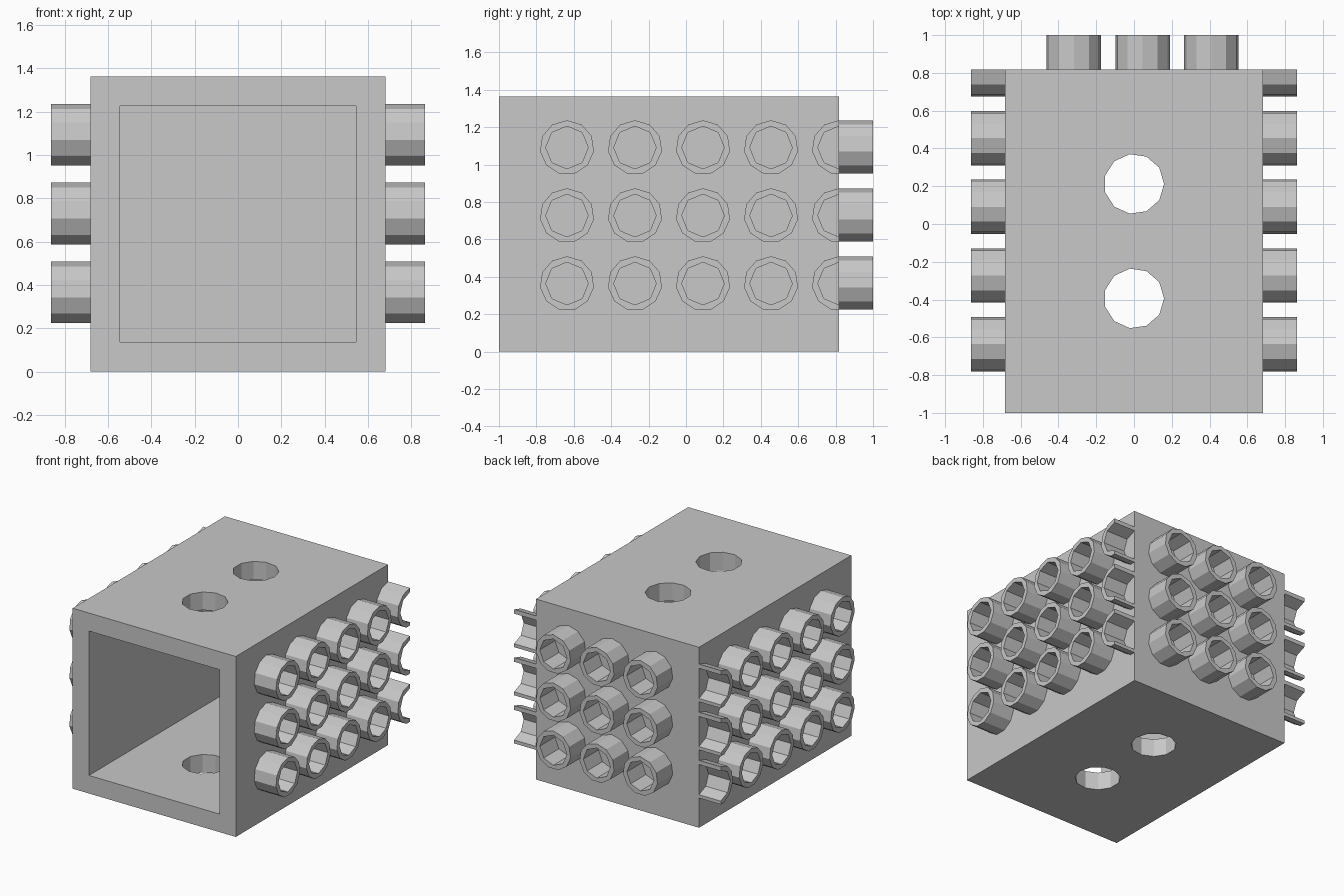
import bpy
import bmesh
from math import sin, cos, tau, pi
from mathutils import Vector

cube = bpy.data.objects.get("Cube")
if cube:
    bpy.data.objects.remove(cube, do_unlink=True)

U = 1 / 11                      # design unit
HALF_W, HEIGHT = 7.5 * U, 15 * U
FRONT, BACK = -1.0, 9 * U
WALL = 1.5 * U
OUTER_R, BORE_R, TUBE_LEN = 1.6 * U, 1.25 * U, 2 * U
ROWS = [4 * U, 8 * U, 12 * U]

grey = bpy.data.materials.new("plain grey")
grey.use_nodes = True
colour = (0.58, 0.58, 0.58, 1)
grey.diffuse_color = colour
grey.node_tree.nodes["Principled BSDF"].inputs["Base Color"].default_value = colour


def box(name, low, high):
    low, high = Vector(low), Vector(high)
    bpy.ops.mesh.primitive_cube_add(size=1, location=(low + high) / 2)
    ob = bpy.context.object
    ob.name = name
    ob.scale = high - low
    bpy.ops.object.transform_apply(location=True, rotation=True, scale=True)
    return ob


def cut(target, cutter):
    cutter.hide_render = True
    mod = target.modifiers.new("cut", "BOOLEAN")
    mod.operation = "DIFFERENCE"
    mod.solver = "EXACT"
    mod.object = cutter
    bpy.context.view_layer.objects.active = target
    bpy.ops.object.modifier_apply(modifier=mod.name)
    bpy.data.objects.remove(cutter, do_unlink=True)


def tube(name, base, axis, trim_back=False):
    """Blind tube standing on a wall, with a corner of each ring pointing up."""
    base, axis, up = Vector(base), Vector(axis), Vector((0, 0, 1))
    side = up.cross(axis)
    bm = bmesh.new()

    def ring(radius, sides, offset):
        verts = [bm.verts.new(base + axis * offset
                              + radius * (up * cos(tau * i / sides) + side * sin(tau * i / sides)))
                 for i in range(sides)]
        return verts, [bm.edges.new((verts[i], verts[(i + 1) % sides])) for i in range(sides)]

    ends = []
    for offset in (0, TUBE_LEN):
        outer, outer_edges = ring(OUTER_R, 11, offset)
        bore, bore_edges = ring(BORE_R, 8, offset)
        bmesh.ops.triangle_fill(bm, edges=outer_edges + bore_edges, use_beauty=True)
        ends.append((outer, bore))
    for lower, upper in zip(*ends):
        n = len(lower)
        for i in range(n):
            j = (i + 1) % n
            bm.faces.new((lower[i], lower[j], upper[j], upper[i]))
    if trim_back:
        geom = bm.verts[:] + bm.edges[:] + bm.faces[:]
        bmesh.ops.bisect_plane(bm, geom=geom, plane_co=(0, BACK, 0),
                               plane_no=(0, 1, 0), clear_outer=True)
        bmesh.ops.holes_fill(bm, edges=[e for e in bm.edges if e.is_boundary], sides=0)
    bmesh.ops.recalc_face_normals(bm, faces=bm.faces[:])
    bmesh.ops.dissolve_limit(bm, angle_limit=0.01, verts=bm.verts[:], edges=bm.edges[:])
    mesh = bpy.data.meshes.new(name)
    bm.to_mesh(mesh)
    bm.free()
    mesh.materials.append(grey)
    bpy.context.collection.objects.link(bpy.data.objects.new(name, mesh))


# Hollow housing, open at the front
housing = box("housing", (-HALF_W, FRONT, 0), (HALF_W, BACK, HEIGHT))
cut(housing, box("cavity_cutter", (WALL - HALF_W, FRONT - 0.2, WALL),
                 (HALF_W - WALL, BACK - WALL, HEIGHT - WALL)))

# Two holes through roof and floor
for third in (1, 2):
    y = FRONT + third * (BACK - FRONT) / 3 + 0.0
    bpy.ops.mesh.primitive_cylinder_add(vertices=11, radius=1.75 * U, depth=HEIGHT + 0.4,
                                        location=(0, y, HEIGHT / 2), rotation=(0, 0, -pi / 2))
    cut(housing, bpy.context.object)
housing.data.materials.clear()
housing.data.materials.append(grey)

# Tubes on both sides (the rearmost ones cut in half) and on the back
for r, z in enumerate(ROWS, 1):
    for c in range(5):
        y = FRONT + 4 * U * (c + 1)
        for label, sx in (("left", 1), ("right", -1)):
            tube(f"{label}_tube_{r}_{c + 1}", (sx * HALF_W, y, z), (sx, 0, 0), trim_back=c == 4)
    for c in range(3):
        x = (4 * c - 3.5) * U
        tube(f"back_tube_{r}_{c + 1}", (x, BACK, z), (0, 1, 0))
